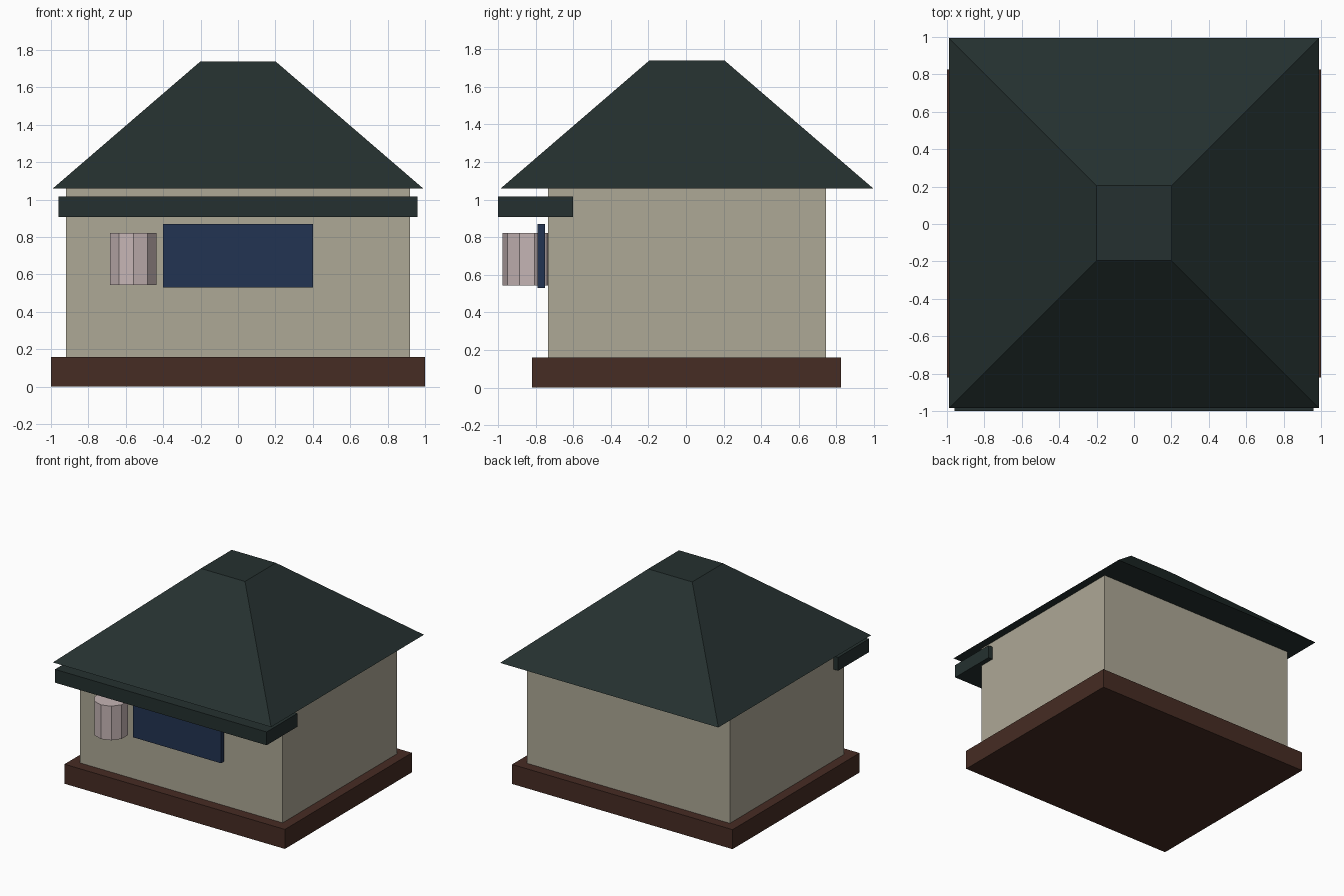
import bpy
import math

cube = bpy.data.objects.get("Cube")
if cube:
    bpy.data.objects.remove(cube, do_unlink=True)


def material(name, rgb):
    m = bpy.data.materials.new(name)
    m.use_nodes = True
    color = (*rgb, 1)
    m.diffuse_color = color
    m.node_tree.nodes["Principled BSDF"].inputs["Base Color"].default_value = color
    return m


def finish(name, mat):
    obj = bpy.context.object
    obj.name = name
    obj.data.materials.append(mat)
    return obj


def box(name, mat, x, y, z):
    """Box spanning the (low, high) ranges on each axis."""
    spans = (x, y, z)
    bpy.ops.mesh.primitive_cube_add(size=1, location=[(a + b) / 2 for a, b in spans])
    obj = finish(name, mat)
    obj.scale = [b - a for a, b in spans]
    return obj


plaster = material("beige plaster", (0.423, 0.392, 0.305))
slate = material("dark green slate", (0.018, 0.030, 0.029))
brown = material("dark brown", (0.061, 0.025, 0.017))
blue = material("navy blue", (0.016, 0.034, 0.084))
paper = material("pale pink", (0.56, 0.46, 0.46))

# Plinth and walls
box("plinth", brown, (-1, 1), (-0.82, 0.825), (0, 0.16))
box("walls", plaster, (-0.92, 0.92), (-0.735, 0.745), (0.16, 1.06))

# Hipped roof with a flat top
bpy.ops.mesh.primitive_cone_add(
    vertices=4, radius1=0.99 * math.sqrt(2), radius2=0.2 * math.sqrt(2),
    depth=0.68, location=(0, 0.005, 1.40), rotation=(0, 0, math.pi / 4))
finish("roof", slate)

# Front canopy, hanging curtain and lantern
box("front_canopy", slate, (-0.96, 0.96), (-1, -0.6), (0.908, 1.017))
box("front_curtain", blue, (-0.4, 0.4), (-0.79, -0.75), (0.53, 0.87))
bpy.ops.mesh.primitive_cylinder_add(
    vertices=10, radius=0.13, depth=0.28, location=(-0.56, -0.845, 0.683))
finish("lantern", paper)
